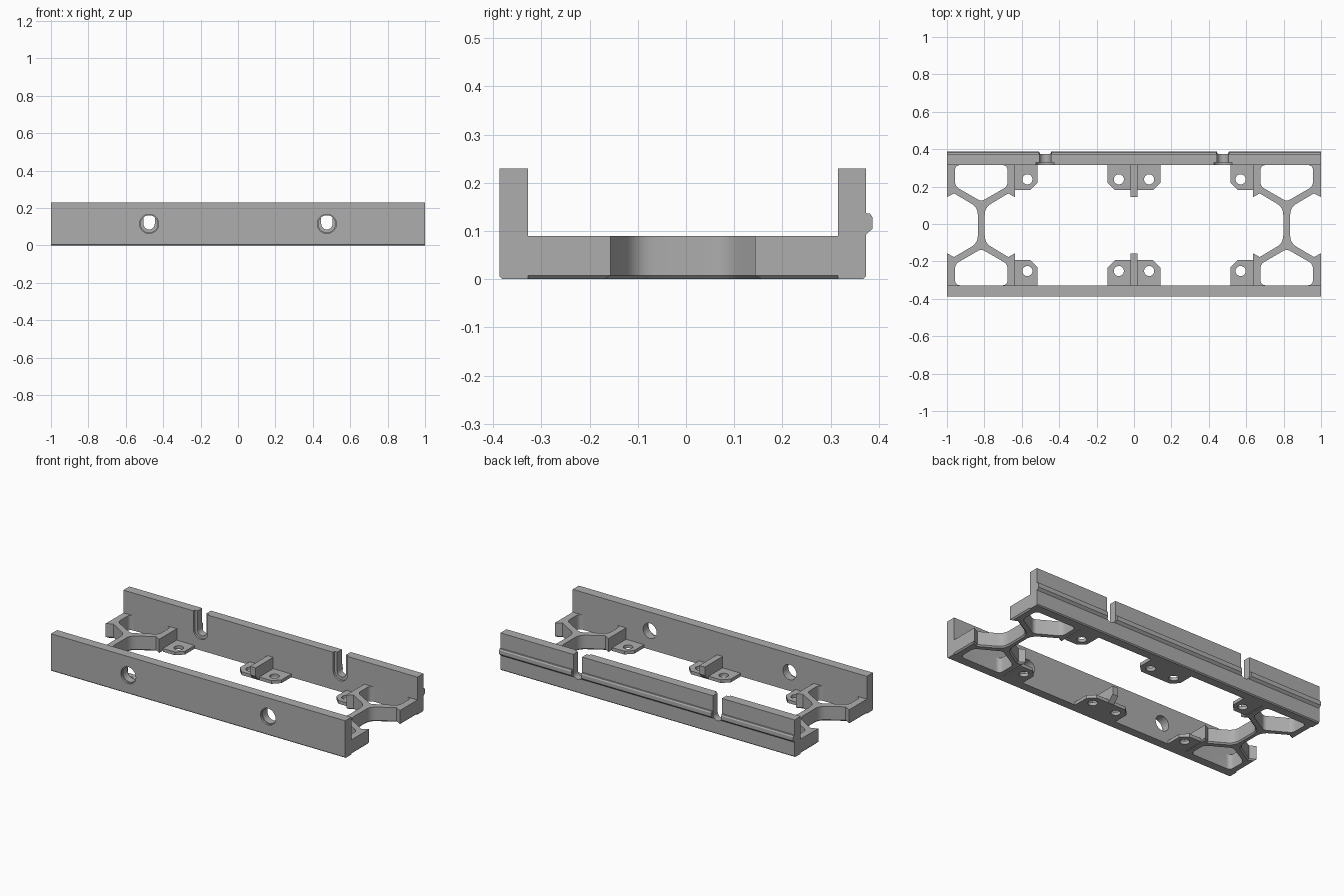
import bpy, bmesh, math
from mathutils import Vector

cube = bpy.data.objects.get("Cube")
if cube:
    bpy.data.objects.remove(cube, do_unlink=True)

GREY = (0.42, 0.42, 0.42, 1)
mat = bpy.data.materials.new("plain grey")
mat.use_nodes = True
mat.diffuse_color = GREY
mat.node_tree.nodes["Principled BSDF"].inputs["Base Color"].default_value = GREY

CENTRE_Y = -0.0065   # the symmetry line between the two walls
HALF = 0.3215        # distance from it to each wall's inner face
DECK = 0.09          # height of the frames and ribs
HOLE_X, HOLE_Z = 0.475, 0.115


def rounded(points, steps=6):
    """Round the corners of a 2D outline; each point is (x, y) or (x, y, tangent length)."""
    out = []
    for i, p in enumerate(points):
        c = Vector(p[:2])
        if len(p) < 3:
            out.append(c)
            continue
        a = Vector(points[i - 1][:2])
        b = Vector(points[(i + 1) % len(points)][:2])
        a = c + (a - c).normalized() * p[2]
        b = c + (b - c).normalized() * p[2]
        for k in range(steps + 1):
            t = k / steps
            out.append(a * (1 - t) ** 2 + c * 2 * t * (1 - t) + b * t ** 2)
    return out


def prism(name, outline, lo, hi, axis="z", y=CENTRE_Y, chamfer=0, rule=None):
    """Extrude an outline along an axis, with an optional chamfer on edges chosen by rule."""
    place = {"z": lambda u, v, w: (u, v, w),
             "y": lambda u, v, w: (u, w, v),
             "x": lambda u, v, w: (w, u, v)}[axis]
    bm = bmesh.new()
    rings = [[bm.verts.new(place(p[0], p[1], w)) for p in outline] for w in (lo, hi)]
    bm.faces.new(rings[0])
    bm.faces.new(rings[1])
    n = len(outline)
    for i in range(n):
        j = (i + 1) % n
        bm.faces.new((rings[0][i], rings[0][j], rings[1][j], rings[1][i]))
    bmesh.ops.recalc_face_normals(bm, faces=bm.faces)
    if chamfer:
        edges = [e for e in bm.edges if rule(*e.verts)]
        bmesh.ops.bevel(bm, geom=edges, offset=chamfer, segments=1,
                        affect="EDGES", clamp_overlap=True)
    mesh = bpy.data.meshes.new(name)
    bm.to_mesh(mesh)
    bm.free()
    mesh.materials.append(mat)
    ob = bpy.data.objects.new(name, mesh)
    ob.location.y = y
    bpy.context.collection.objects.link(ob)
    return ob


def activate(ob):
    bpy.ops.object.select_all(action="DESELECT")
    ob.select_set(True)
    bpy.context.view_layer.objects.active = ob


def cut(ob, cutters):
    bpy.context.view_layer.update()
    activate(ob)
    for c in cutters:
        m = ob.modifiers.new("cut", "BOOLEAN")
        m.operation, m.solver, m.object = "DIFFERENCE", "EXACT", c
        bpy.ops.object.modifier_apply(modifier=m.name)
    for c in cutters:
        bpy.data.objects.remove(c, do_unlink=True)


def finish(ob, mirror=""):
    activate(ob)
    if mirror:
        m = ob.modifiers.new("mirror", "MIRROR")
        m.use_axis = ["x" in mirror, "y" in mirror, False]
        m.use_mirror_merge = False
        bpy.ops.object.modifier_apply(modifier=m.name)
    bpy.ops.object.shade_smooth_by_angle(angle=math.radians(30))


def circle(cx, cy, r, n=40):
    return [(cx + r * math.cos(2 * math.pi * i / n), cy + r * math.sin(2 * math.pi * i / n))
            for i in range(n)]


def slot(cx, half):
    """Outline of a round-bottomed slot that is open at the top."""
    arc = [(cx + half * math.cos(a), HOLE_Z + half * math.sin(a))
           for a in (math.pi * (1 + i / 20) for i in range(21))]
    return arc + [(cx + half, 0.3), (cx - half, 0.3)]


def slots(half, lo, hi):
    return [prism("slot_cutter", slot(s * HOLE_X, half), lo, hi, "y", 0) for s in (-1, 1)]


def holes(r, lo, hi):
    return [prism("hole_cutter", circle(s * HOLE_X, HOLE_Z, r), lo, hi, "y", 0) for s in (-1, 1)]


# Walls, chamfered along the outer bottom edge
def wall(name, inner, outer):
    return prism(name, [(inner, 0), (outer - math.copysign(0.006, outer), 0), (outer, 0.006),
                        (outer, 0.23), (inner, 0.23)], -1, 1, "x", 0)


front_wall = wall("front_wall", CENTRE_Y - HALF, -0.387)
cut(front_wall, holes(0.046, -0.5, -0.2) + holes(0.051, -0.5, -0.375))
finish(front_wall)

back_wall = wall("back_wall", CENTRE_Y + HALF, 0.373)
cut(back_wall, slots(0.03, 0.2, 0.5) + slots(0.048, 0.2, 0.328))
finish(back_wall)

# Rail along the outside of the back wall, interrupted by the slots
rail = prism("back_rail", [(0.372, 0.091), (0.387, 0.105), (0.387, 0.128),
                           (0.382, 0.136), (0.372, 0.137)], -1, 1, "x", 0)
cut(rail, slots(0.034, 0.36, 0.5))
finish(rail)

# Branching end frames with five-sided pockets
outer = [(1, HALF + 0.001), (1, 0.15), (0.962, 0.17), (0.835, 0.095, 0.04)]
inner = [(0.798, 0.095, 0.04), (0.672, 0.17), (0.637, 0.15), (0.637, HALF + 0.001)]


def flip(points):
    return [(p[0], -p[1], *p[2:]) for p in reversed(points)]


def bottom_edge(a, b):
    return a.co.z + b.co.z < 1e-5 and abs(a.co.y + b.co.y) < 2 * HALF


frame = prism("end_frame", rounded(outer + flip(outer) + flip(inner) + inner),
              0, DECK, chamfer=0.008, rule=bottom_edge)
pocket = [(0.957, HALF, 0.03), (0.957, 0.208, 0.025), (0.8165, 0.127, 0.02),
          (0.676, 0.208, 0.025), (0.676, HALF, 0.03)]
pockets = []
for points in (pocket, flip(pocket)):
    cutter = prism("pocket_cutter", rounded(points), -0.01, 0.2)
    pockets.append(cutter)
cut(frame, pockets)
finish(frame, "x")

# Thin screw tabs beside the frames
TAB = 0.02
tab = prism("corner_tab", [(0.638, HALF), (0.515, HALF), (0.515, 0.227), (0.555, 0.187),
                           (0.638, 0.187)], 0, TAB)
cut(tab, [prism("screw_cutter", circle(0.57, 0.245, 0.027), -0.1, 0.1)])
finish(tab, "xy")

# Paired screw tabs at the middle of each wall
middle = prism("middle_tab", [(0.0, HALF), (0.142, HALF), (0.142, 0.227), (0.102, 0.187),
                              (0.0, 0.187)], 0, TAB)
cut(middle, [prism("screw_cutter", circle(0.081, 0.245, 0.027), -0.1, 0.1)])
finish(middle, "xy")

# Upright rib between the paired tabs, undercut toward its tip
rib = prism("middle_rib", [(HALF, 0.001), (0.187, 0.001), (0.15, 0.038), (0.15, DECK),
                           (HALF, DECK)], -0.019, 0.019, "x")
finish(rib, "y")
